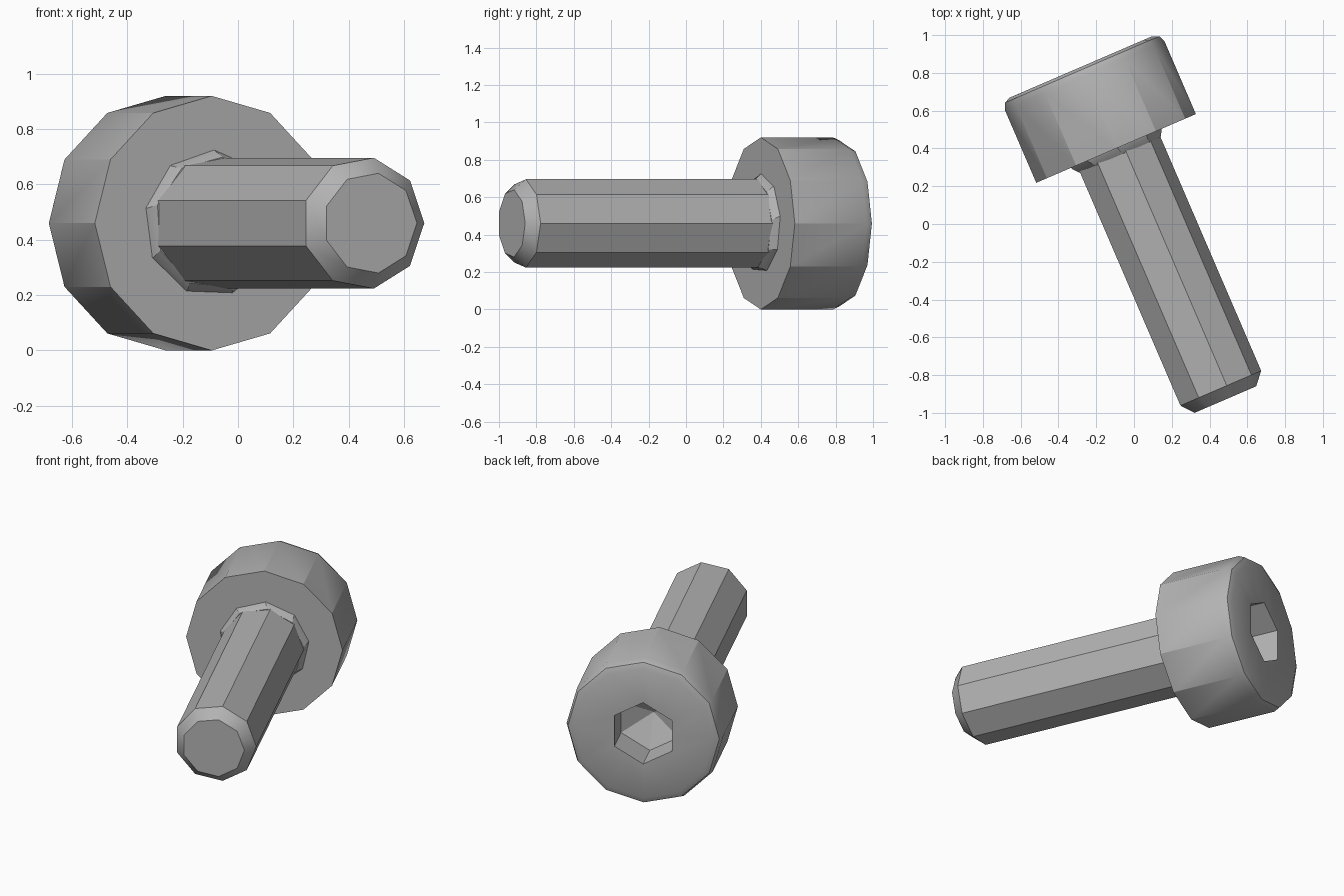
import bpy
import bmesh
from math import sin, cos, radians, tau
from mathutils import Matrix, Vector

if "Cube" in bpy.data.objects:
    bpy.data.objects.remove(bpy.data.objects["Cube"])

steel = bpy.data.materials.new("grey_steel")
steel.use_nodes = True
GREY = (0.45, 0.45, 0.45, 1)
steel.diffuse_color = GREY
steel.node_tree.nodes["Principled BSDF"].inputs["Base Color"].default_value = GREY

# Screw axis lies flat, turned about z; local z runs from head to tip
TILT = radians(23.3)
frame = Matrix.Translation(Vector((-0.095, 0.4, 0.46))) @ Matrix.Rotation(TILT, 4, "Z") \
    @ Matrix.Rotation(radians(90), 4, "X")


def turned_part(name, sides, profile, smooth_angle):
    """Join rings of (height, radius, twist in degrees, hexagonal) into a closed solid."""
    bm = bmesh.new()
    rings = []
    for height, radius, twist, hexagonal in profile:
        ring = []
        for i in range(sides):
            a = tau * i / sides + radians(twist)
            # a hexagon is a 12-point ring with every other point on a flat
            r = radius * cos(tau / 12) if hexagonal and i % 2 == 0 else radius
            ring.append(bm.verts.new((r * cos(a), r * sin(a), height)))
        rings.append(ring)
    for low, high in zip(rings, rings[1:]):
        for i in range(sides):
            j = (i + 1) % sides
            bm.faces.new((low[i], low[j], high[j], high[i]))
    bm.faces.new(rings[0])
    bm.faces.new(rings[-1])
    bmesh.ops.remove_doubles(bm, verts=bm.verts, dist=0.0005)
    bmesh.ops.recalc_face_normals(bm, faces=bm.faces)
    bm.transform(frame)
    mesh = bpy.data.meshes.new(name)
    bm.to_mesh(mesh)
    bm.free()
    mesh.materials.append(steel)
    obj = bpy.data.objects.new(name, mesh)
    bpy.context.collection.objects.link(obj)
    bpy.ops.object.select_all(action="DESELECT")
    obj.select_set(True)
    bpy.context.view_layer.objects.active = obj
    bpy.ops.object.shade_smooth_by_angle(angle=radians(smooth_angle))
    return obj


# Head with rounded rim, hexagonal socket and conical socket floor
TOP = -0.47
turned_part("head", 12, [
    (0, 0.46, 0, False),
    (TOP + 0.05, 0.46, 0, False),
    (TOP + 0.015, 0.445, 0, False),
    (TOP, 0.41, 0, False),
    (TOP, 0.195, 0, True),
    (TOP + 0.19, 0.195, 0, True),
    (TOP + 0.30, 0.0001, 0, False),
], 29)

# Nine-sided shank with chamfered tip
turned_part("shank", 9, [
    (-0.02, 0.24, 0, False),
    (1.385, 0.24, 0, False),
    (1.45, 0.183, 0, False),
], 32)

# Small fillet collar under the head
turned_part("collar", 9, [
    (-0.01, 0.268, 8, False),
    (0.008, 0.262, 8, False),
    (0.04, 0.24, 4, False),
], 32)
